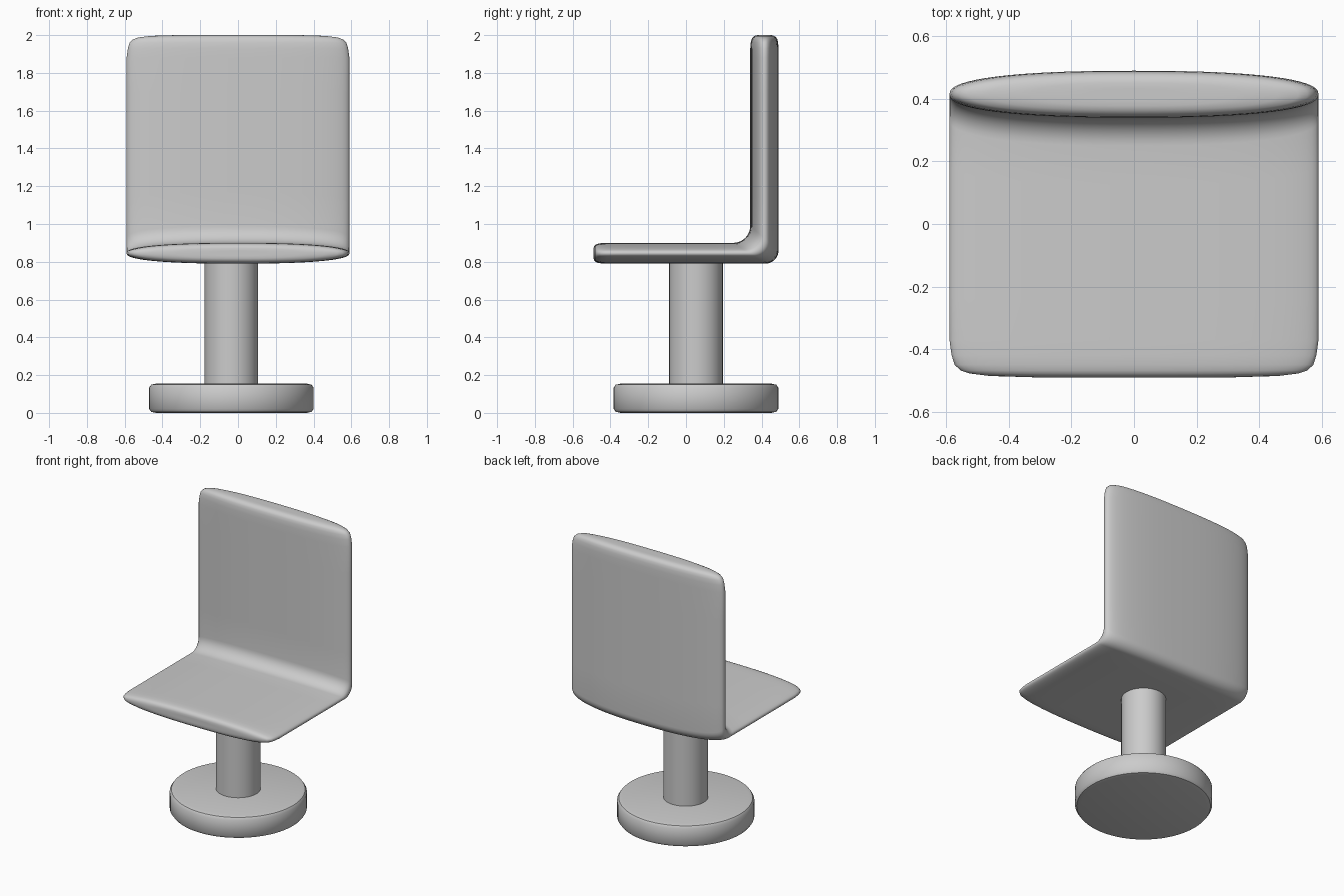
import bpy, bmesh, math

if "Cube" in bpy.data.objects:
    bpy.data.objects.remove(bpy.data.objects["Cube"])

def finish(bm, name, angle=40):
    bmesh.ops.recalc_face_normals(bm, faces=bm.faces)
    me = bpy.data.meshes.new(name)
    bm.to_mesh(me)
    bm.free()
    ob = bpy.data.objects.new(name, me)
    bpy.context.collection.objects.link(ob)
    bpy.ops.object.select_all(action='DESELECT')
    ob.select_set(True)
    bpy.context.view_layer.objects.active = ob
    bpy.ops.object.shade_smooth_by_angle(angle=math.radians(angle))
    return ob

def lathe(name, profile, cx, cy, n=64):
    """Closed turned solid from a bottom-to-top (radius, z) profile."""
    bm = bmesh.new()
    rings = [[bm.verts.new((cx + r * math.cos(2 * math.pi * i / n),
                            cy + r * math.sin(2 * math.pi * i / n), z))
              for i in range(n)] for r, z in profile]
    bm.faces.new(rings[0])
    bm.faces.new(rings[-1])
    for a, b in zip(rings, rings[1:]):
        for i in range(n):
            j = (i + 1) % n
            bm.faces.new((a[i], a[j], b[j], b[i]))
    return finish(bm, name)

# Round foot and column share an axis slightly off the origin
CX, CY = -0.035, 0.053
lathe("base_disc", [(0.40, 0), (0.425, 0.006), (0.436, 0.022), (0.436, 0.133),
                    (0.425, 0.149), (0.40, 0.155)], CX, CY)
lathe("column", [(0.142, 0.14), (0.142, 0.83)], CX, CY)

# Seat shell: lens-shaped section swept along an L profile
# Rounded ends: (distance from end, thickness scale, width scale)
cap = [(0, 0.25, 0.25), (0, 0.5, 0.55), (0.004, 0.68, 0.78), (0.012, 0.83, 0.89),
       (0.022, 0.91, 0.94), (0.04, 0.97, 0.972), (0.07, 1, 0.988), (0.12, 1, 1)]
# Stations: (outer yz, inner yz, thickness scale, width scale)
stations = []
for d, t, w in cap:
    stations.append(((-0.49 + d, 0.79), (-0.49 + d, 0.90), t, w))
for k in range(1, 5):
    f = k / 5
    stations.append(((-0.37 + 0.79 * f, 0.79), (-0.37 + 0.62 * f, 0.90), 1, 1))
for k in range(9):
    a = math.pi / 2 * k / 8
    s, c = math.sin(a), 1 - math.cos(a)
    stations.append(((0.42 + 0.07 * s, 0.79 + 0.07 * c),
                     (0.25 + 0.09 * s, 0.90 + 0.09 * c), 1, 1))
for k in range(1, 5):
    f = k / 5
    stations.append(((0.49, 0.86 + 1.02 * f), (0.34, 0.99 + 0.89 * f), 1, 1))
for d, t, w in reversed(cap):
    stations.append(((0.49, 2 - d), (0.34, 2 - d), t, w))

N, HALF, POW = 64, 0.59, 2 / 2.4
spow = lambda v: math.copysign(abs(v) ** POW, v)
bm = bmesh.new()
rings = []
for o, i, t, w in stations:
    my, mz = (o[0] + i[0]) / 2, (o[1] + i[1]) / 2
    hy, hz = (o[0] - i[0]) / 2 * t, (o[1] - i[1]) / 2 * t
    ring = []
    for k in range(N):
        a = 2 * math.pi * k / N
        h = spow(math.sin(a))
        ring.append(bm.verts.new((HALF * w * spow(math.cos(a)), my + hy * h, mz + hz * h)))
    rings.append(ring)
bm.faces.new(rings[0])
bm.faces.new(rings[-1])
for a, b in zip(rings, rings[1:]):
    for k in range(N):
        j = (k + 1) % N
        bm.faces.new((a[k], a[j], b[j], b[k]))
finish(bm, "seat_shell", 60)
